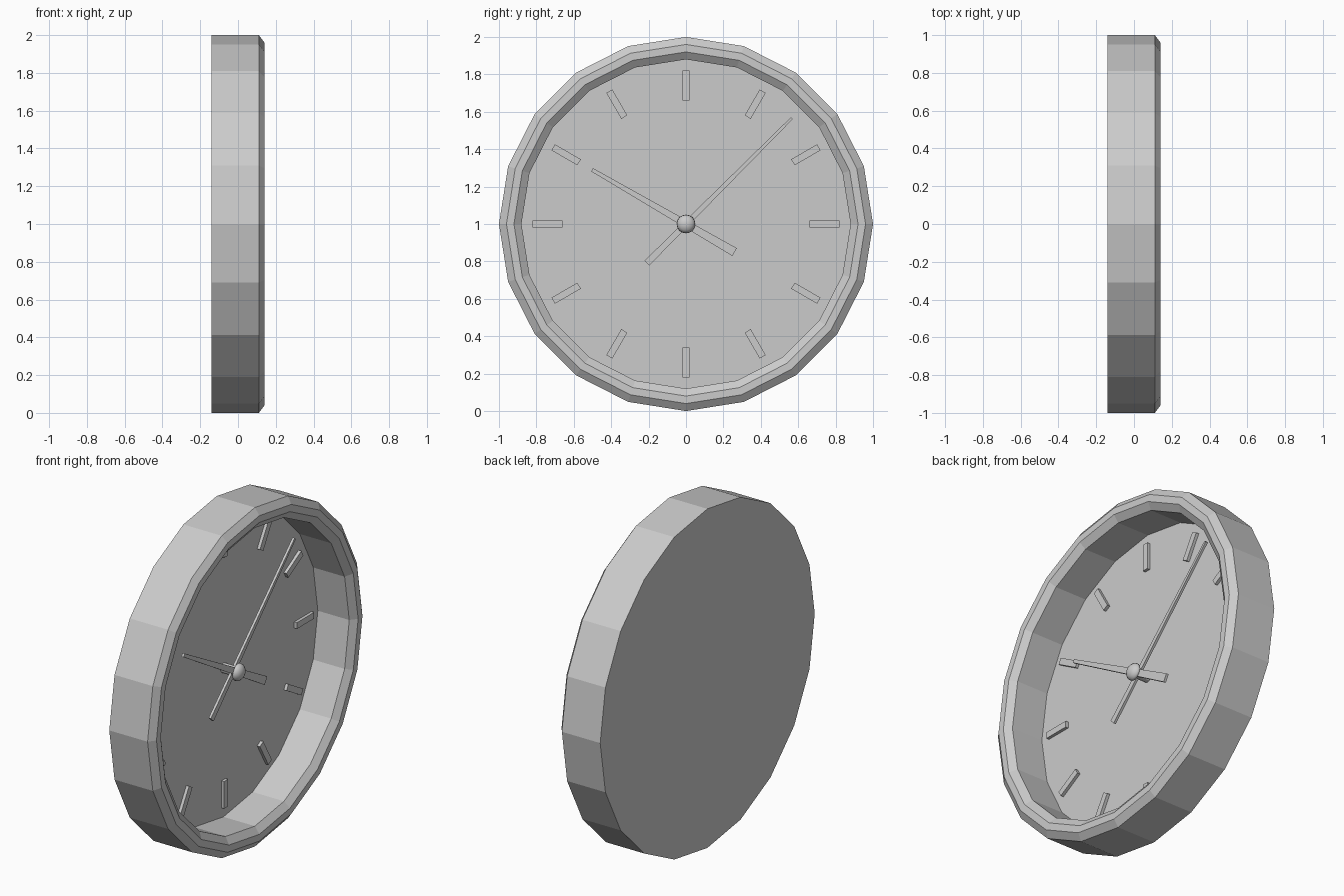
import bpy, math
from mathutils import Matrix, Vector

if "Cube" in bpy.data.objects:
    bpy.data.objects.remove(bpy.data.objects["Cube"])

CENTRE = Vector((0, 0, 1))


def make_mesh(name, verts, faces):
    me = bpy.data.meshes.new(name)
    me.from_pydata(verts, [], faces)
    me.update()
    ob = bpy.data.objects.new(name, me)
    bpy.context.collection.objects.link(ob)
    return ob


def lathe(name, profile, sides):
    """Spin (x, radius) points about the clock axis; both ends are capped."""
    verts, faces = [], []
    for x, r in profile:
        for i in range(sides):
            a = 2 * math.pi * i / sides
            verts.append(CENTRE + Vector((x, r * math.sin(a), r * math.cos(a))))
    for k in range(len(profile) - 1):
        for i in range(sides):
            j = (i + 1) % sides
            a, b = k * sides, (k + 1) * sides
            faces.append((a + i, b + i, b + j, a + j))
    faces.append(tuple(range(sides)))
    last = (len(profile) - 1) * sides
    faces.append(tuple(reversed(range(last, last + sides))))
    return make_mesh(name, verts, faces)


def bar(name, angle, r0, r1, w0, w1, x0, x1):
    """Tapered bar running outward at a clockwise angle from twelve."""
    rot = Matrix.Rotation(math.radians(-angle), 4, 'X')
    outline = [(-w0 / 2, r0), (w0 / 2, r0), (w1 / 2, r1), (-w1 / 2, r1)]
    verts = [CENTRE + rot @ Vector((x, y, z)) for x in (x0, x1) for y, z in outline]
    faces = [(3, 2, 1, 0), (4, 5, 6, 7)]
    faces += [(i, (i + 1) % 4, (i + 1) % 4 + 4, i + 4) for i in range(4)]
    return make_mesh(name, verts, faces)


# Case: solid back, chamfered rim and recessed dial in one profile
FACE_X = -0.095
lathe("case", [(-0.14, 1), (0.11, 1), (0.14, 0.96), (0.14, 0.92),
               (0.11, 0.88), (FACE_X, 0.88)], 20)

# Hour markers
for h in range(12):
    bar(f"hour_marker_{h}", h * 30, 0.66, 0.82, 0.037, 0.037, FACE_X - 0.01, FACE_X + 0.018)

# Hands with wide counterweight tails
bar("minute_hand", 45, -0.295, 0.80, 0.036, 0.014, -0.037, -0.022)
bar("hour_hand", -60, -0.30, 0.58, 0.048, 0.020, -0.014, 0.001)

# Spindle and domed cap
lathe("spindle", [(FACE_X - 0.01, 0.028), (0.0, 0.028)], 12)
cap = lathe("hub_cap", [(-0.012, 0.035), (-0.002, 0.05), (0.012, 0.048),
                        (0.026, 0.034), (0.034, 0.014)], 16)
cap.data.shade_smooth()
